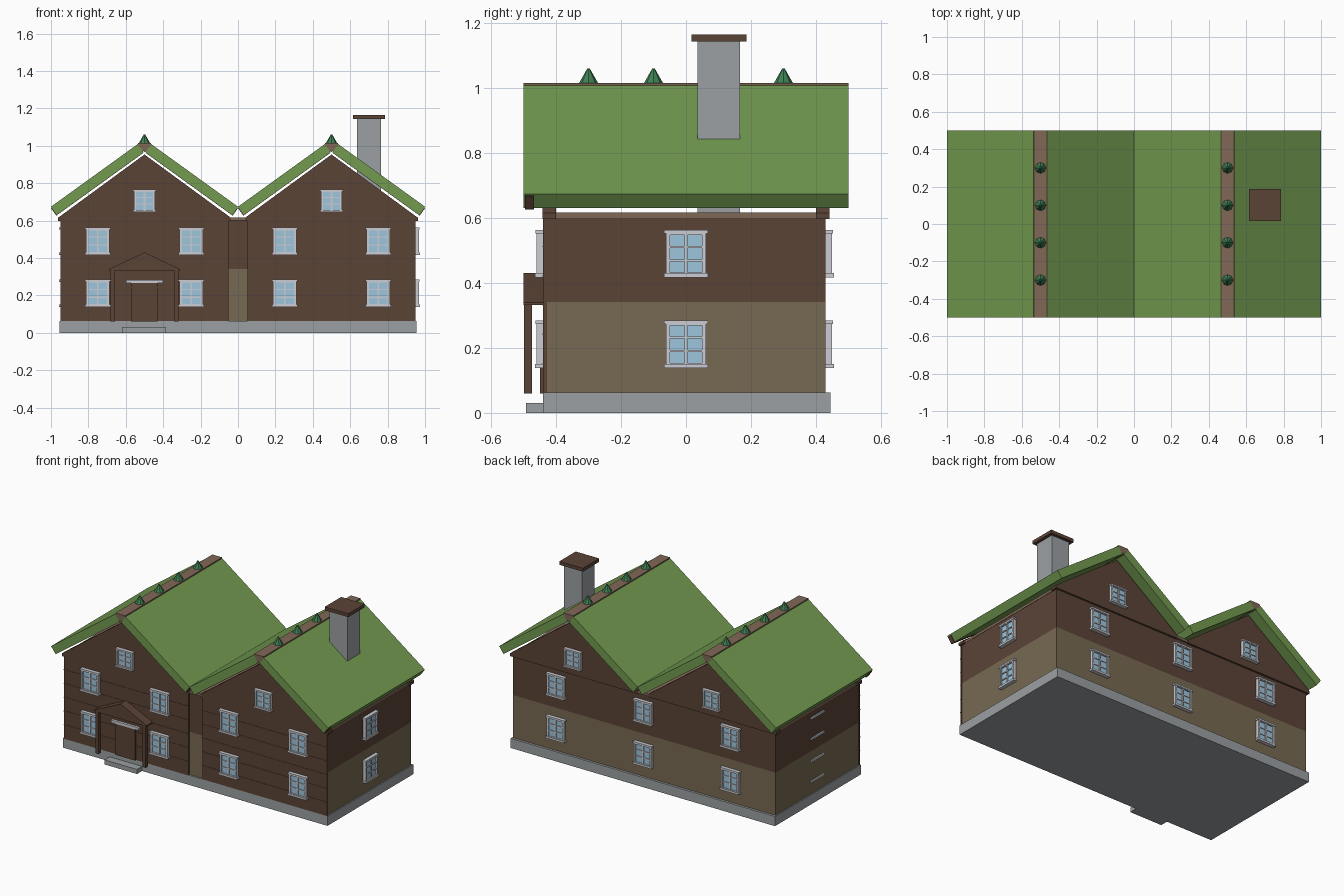
import bpy, bmesh, math
from mathutils import Vector

if "Cube" in bpy.data.objects:
    bpy.data.objects.remove(bpy.data.objects["Cube"])


def material(name, r, g, b):
    m = bpy.data.materials.new(name)
    m.diffuse_color = [((c / 255 + 0.055) / 1.055) ** 2.4 for c in (r, g, b)] + [1]
    m.use_nodes = True
    m.node_tree.nodes["Principled BSDF"].inputs["Base Color"].default_value = m.diffuse_color
    return m


BROWN = material("dark_brown_timber", 91, 67, 54)
TAN = material("tan_wall", 119, 106, 83)
TRIM = material("light_brown_trim", 128, 104, 86)
GREEN = material("grass_green", 114, 154, 80)
STONE = material("grey_stone", 156, 160, 163)
WHITE = material("pale_frame", 204, 205, 211)
GLASS = material("blue_glass", 157, 197, 220)
BUSH = material("shrub_green", 62, 128, 84)


def finish(name, bm, mats):
    bmesh.ops.recalc_face_normals(bm, faces=bm.faces)
    me = bpy.data.meshes.new(name)
    bm.to_mesh(me)
    bm.free()
    for m in mats:
        me.materials.append(m)
    ob = bpy.data.objects.new(name, me)
    bpy.context.collection.objects.link(ob)
    return ob


def add_box(bm, lo, hi, mi=0):
    """Axis-aligned box between two corners, added to bm."""
    lo, hi = Vector(lo), Vector(hi)
    new = bmesh.ops.create_cube(bm, size=1)["verts"]
    for v in new:
        v.co = Vector(((lo[i] + hi[i]) / 2 + v.co[i] * (hi[i] - lo[i])) for i in range(3))
    for f in {f for v in new for f in v.link_faces}:
        f.material_index = mi
    return new


def box(name, lo, hi, mat):
    bm = bmesh.new()
    add_box(bm, lo, hi)
    return finish(name, bm, [mat])


def prism(name, profile, y0, y1, mat):
    """Extrude an (x, z) profile along y."""
    bm = bmesh.new()
    face = bm.faces.new([bm.verts.new((x, y0, z)) for x, z in profile])
    out = bmesh.ops.extrude_face_region(bm, geom=[face])["geom"]
    for v in out:
        if isinstance(v, bmesh.types.BMVert):
            v.co.y = y1
    return finish(name, bm, [mat])


def window(name, loc, angle, sx=1.0, sz=1.0):
    """Window with 2 x 3 panes; built facing -y, then turned."""
    bm = bmesh.new()
    add_box(bm, (-.055, -.012, -.066), (.055, .004, .066), 1)            # glass
    for s in (-1, 1):                                                    # stiles
        add_box(bm, (s * .05, -.02, -.066), (s * .062, .004, .066))
    for z in (-.064, .064):                                              # rails
        add_box(bm, (-.056, -.02, z - .006), (.056, .004, z + .006))
    add_box(bm, (-.005, -.018, -.06), (.005, 0, .06))                    # mullion
    for z in (-.021, .021):
        add_box(bm, (-.052, -.017, z - .003), (.052, 0, z + .003))
    add_box(bm, (-.068, -.025, -.073), (.068, .004, -.06))               # sill
    add_box(bm, (-.068, -.023, .062), (.068, .004, .073))                # head
    ob = finish(name, bm, [WHITE, GLASS])
    ob.location = loc
    ob.rotation_euler.z = angle
    ob.scale = (sx, 1, sz)


# Foundation, two-tone walls, wall plate
box("foundation", (-.955, -.44, 0), (.955, .445, .063), STONE)
box("door_step", (-.62, -.492, 0), (-.385, -.44, .03), STONE)
box("lower_wall", (-.948, -.43, .06), (.948, .43, .342), TAN)
box("upper_wall", (-.948, -.43, .342), (.948, .43, .6), BROWN)
box("wall_plate", (-.95, -.44, .6), (.95, .44, .617), TRIM)

# Profile of one sloping roof slab, outer eave at local x = -0.5
A = math.radians(35.8)
ca, sa = math.cos(A), math.sin(A)


def slab(start, length, thick):
    x, z = start
    dx, dz, nx, nz = length * ca, length * sa, thick * sa, -thick * ca
    return [(x, z), (x + dx, z + dz), (x + dx + nx, z + dz + nz), (x + nx, z + nz)]


for side, cx in (("left", -.5), ("right", .5)):
    # Front cladding with thin plank joints
    box(side + "_cladding", (cx - .45, -.44, .06), (cx + .45, -.428, .6), BROWN)
    bm = bmesh.new()
    for z in (.15, .24, .33, .42, .51):
        add_box(bm, (cx - .45, -.442, z), (cx + .45, -.438, z + .004))
    finish(side + "_plank_joints", bm, [BROWN])

    # Gables front and back
    gable = [(cx - .462, .597), (cx + .462, .597), (cx + .462, .615), (cx, .953), (cx - .462, .615)]
    for end, y0, y1 in (("front", -.442, -.4), ("back", .4, .442)):
        prism(f"{side}_{end}_gable", gable, y0, y1, BROWN)

    # Roof slabs and front barge boards, mirrored about the ridge
    for s, tag in ((1, "outer_left"), (-1, "outer_right")):
        prism(f"{side}_roof_{tag}", [(cx + s * x, z) for x, z in slab((-.5, .674), .572, .053)],
              -.5, .5, GREEN)
        prism(f"{side}_barge_{tag}", [(cx + s * x, z) for x, z in slab((-.5, .666), .57, .049)],
              -.495, -.468, BROWN)

    # Ridge beam and shrubs along it
    prism(side + "_ridge", [(cx - .035, 1.015), (cx + .035, 1.015), (cx + .03, .99),
                            (cx, .966), (cx - .03, .99)], -.5, .5, TRIM)
    for i, y in enumerate((-.3, -.1, .1, .3)):
        bm = bmesh.new()
        bmesh.ops.create_cone(bm, cap_ends=True, segments=8, radius1=.03, radius2=.004, depth=.046)
        ob = finish(f"{side}_shrub_{i}", bm, [BUSH])
        ob.location = (cx, y, 1.037)

    # Gable windows
    window(side + "_front_gable_window", (cx, -.442, .705), 0, .92, .82)
    window(side + "_back_gable_window", (cx, .442, .705), math.pi, .92, .82)

# Windows in two storeys
for row, z in (("lower", .211), ("upper", .49)):
    for i, x in enumerate((-.75, -.25, .25, .75)):
        window(f"front_{row}_window_{i}", (x, -.44, z), 0)
    for i, x in enumerate((-.63, 0, .63)):
        window(f"back_{row}_window_{i}", (x, .43, z), math.pi)
    window(f"right_{row}_window", (.948, 0, z), math.pi / 2)
    # The left side shows only slim sills and heads
    for part, dz in (("sill", -.067), ("head", .067)):
        box(f"left_{row}_{part}", (-.957, -.067, z + dz - .006), (-.94, .067, z + dz + .006), WHITE)

# Door and porch
box("door", (-.573, -.45, .06), (-.43, -.43, .266), BROWN)
box("door_lintel", (-.6, -.456, .266), (-.4, -.43, .283), WHITE)
for s, tag in ((-1, "left"), (1, "right")):
    x = -.5 + s * .17
    box(tag + "_porch_post", (x - .012, -.498, .06), (x + .012, -.474, .335), BROWN)
prism("porch_roof", [(-.69, .332), (-.31, .332), (-.31, .34), (-.5, .43), (-.69, .34)],
      -.5, -.438, BROWN)

# Chimney
box("chimney", (.635, .035, .617), (.765, .167, 1.145), STONE)
box("chimney_cap", (.615, .017, 1.143), (.785, .186, 1.165), BROWN)
